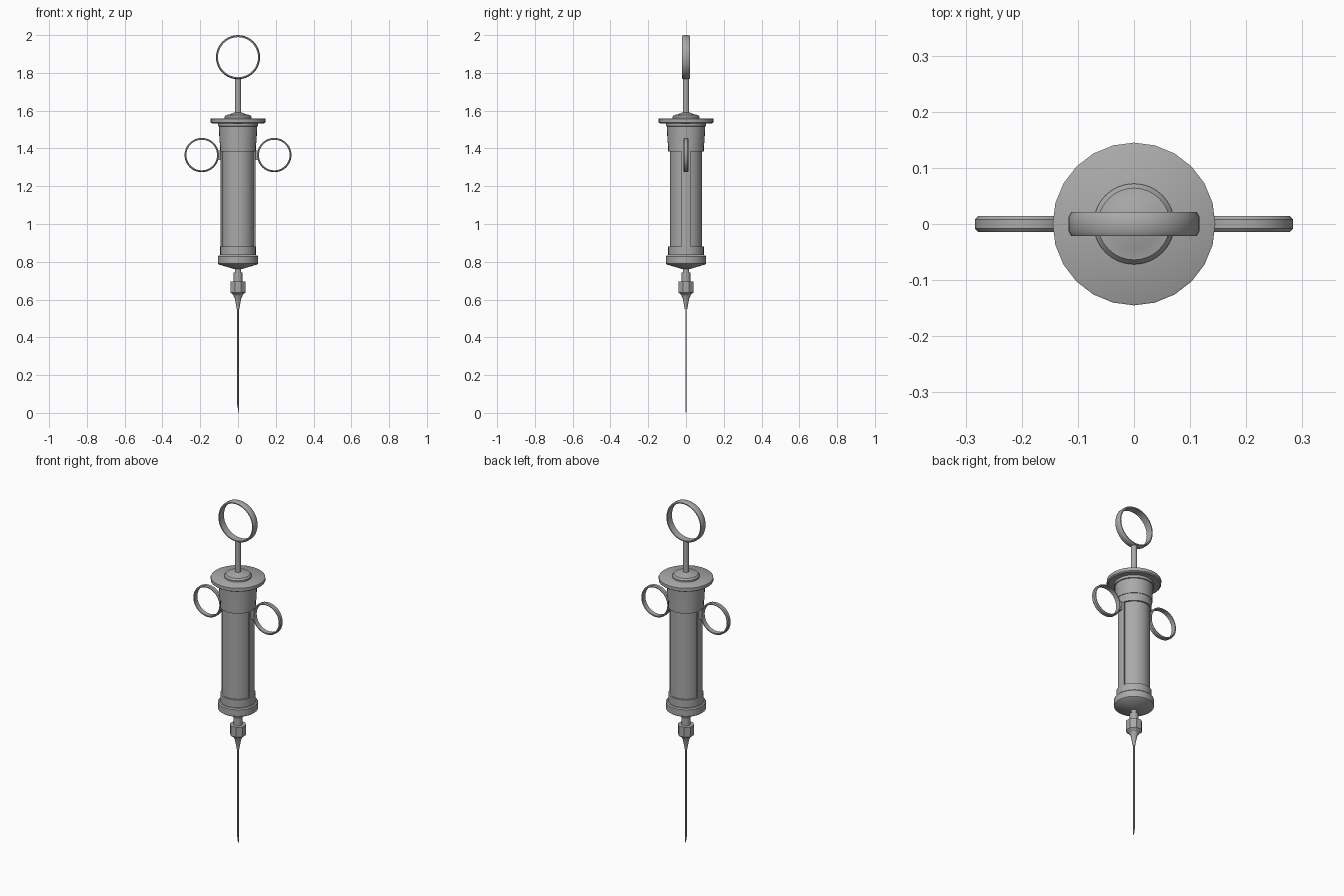
import bpy
import bmesh
import math
from mathutils import Matrix, Vector

cube = bpy.data.objects.get("Cube")
if cube:
    bpy.data.objects.remove(cube)

steel = bpy.data.materials.new("brushed_steel_grey")
steel.use_nodes = True
STEEL = (0.4, 0.4, 0.4, 1)
steel.diffuse_color = STEEL
steel.node_tree.nodes["Principled BSDF"].inputs["Base Color"].default_value = STEEL


def finish(name, bm, angle=35):
    """Turn a bmesh into a shaded, coloured object."""
    bmesh.ops.recalc_face_normals(bm, faces=bm.faces)
    mesh = bpy.data.meshes.new(name)
    bm.to_mesh(mesh)
    bm.free()
    mesh.materials.append(steel)
    obj = bpy.data.objects.new(name, mesh)
    bpy.context.collection.objects.link(obj)
    bpy.ops.object.select_all(action="DESELECT")
    obj.select_set(True)
    bpy.context.view_layer.objects.active = obj
    bpy.ops.object.shade_smooth_by_angle(angle=math.radians(angle))
    return obj


def lathe(name, profile, sides=24, turn=0.0, angle=35):
    """Revolve (radius, z) points around z and cap both ends."""
    bm = bmesh.new()
    rings = []
    for r, z in profile:
        rings.append([bm.verts.new((r * math.cos(turn + math.tau * i / sides),
                                    r * math.sin(turn + math.tau * i / sides), z))
                      for i in range(sides)])
    for low, high in zip(rings, rings[1:]):
        for i in range(sides):
            j = (i + 1) % sides
            bm.faces.new((low[i], low[j], high[j], high[i]))
    bm.faces.new(rings[0])
    bm.faces.new(rings[-1])
    return finish(name, bm, angle)


def finger_ring(name, x, z, radius, half_width, thickness):
    """Flat band with a slightly domed outside, its axis along y."""
    section = [(radius - thickness, -half_width), (radius - 0.005, -half_width),
               (radius, -half_width * 0.6), (radius, half_width * 0.6),
               (radius - 0.005, half_width), (radius - thickness, half_width)]
    bm = bmesh.new()
    verts = [bm.verts.new((x + r, y, z)) for r, y in section]
    edges = [bm.edges.new((verts[i], verts[(i + 1) % len(verts)])) for i in range(len(verts))]
    bmesh.ops.spin(bm, geom=verts + edges, cent=(x, 0, z), axis=(0, 1, 0),
                   angle=math.tau, steps=40, use_merge=True)
    bmesh.ops.remove_doubles(bm, verts=bm.verts, dist=0.0001)
    return finish(name, bm)


def side_strip(name, middle):
    """Curved rail of the barrel frame between the two windows."""
    half = math.radians(15)
    bm = bmesh.new()
    face = bm.faces.new([bm.verts.new((r, 0, z)) for r, z in
                         ((0.075, 0.86), (0.093, 0.86), (0.093, 1.4), (0.075, 1.4))])
    bmesh.ops.rotate(bm, verts=bm.verts, cent=(0, 0, 0),
                     matrix=Matrix.Rotation(middle - half, 3, "Z"))
    bmesh.ops.spin(bm, geom=[face] + face.edges[:] + face.verts[:], cent=(0, 0, 0),
                   axis=(0, 0, 1), angle=2 * half, steps=6)
    return finish(name, bm)


# Plunger: thumb ring and rod
finger_ring("thumb_ring", 0, 1.883, 0.117, 0.021, 0.011)
lathe("plunger_rod", [(0.017, 1.57), (0.017, 1.774)], 16)

# Cap: domed boss, wide flange and tapered collar
lathe("cap_boss", [(0.072, 1.55), (0.072, 1.567), (0.064, 1.577), (0.045, 1.58), (0.02, 1.59)], 32)
lathe("cap_flange", [(0.138, 1.533), (0.145, 1.538), (0.145, 1.557), (0.142, 1.559)])
lathe("cap_collar", [(0.098, 1.43), (0.101, 1.517), (0.107, 1.518), (0.107, 1.536)], 32)

# Barrel: inner tube, frame bands and the two side rails
lathe("barrel_tube", [(0.085, 0.86), (0.085, 1.4)], 32)
lathe("upper_band", [(0.094, 1.385), (0.095, 1.432)], 32)
lathe("lower_band", [(0.094, 0.835), (0.094, 0.88)], 32)

# Side rails, finger rings and their lugs, mirrored left and right
for side, sign, middle in (("left", 1, 0), ("right", -1, math.pi)):
    side_strip(side + "_rail", middle)
    finger_ring(side + "_finger_ring", sign * 0.192, 1.365, 0.091, 0.014, 0.01)
    bm = bmesh.new()
    bmesh.ops.create_cube(bm, size=1)
    bmesh.ops.scale(bm, vec=Vector((0.025, 0.022, 0.05)), verts=bm.verts)
    bmesh.ops.translate(bm, vec=(sign * 0.094, 0, 1.365), verts=bm.verts)
    finish(side + "_ring_lug", bm)

# Bottom cap with a shallow cone, and the nozzle
lathe("bottom_cap", [(0.022, 0.762), (0.1, 0.785), (0.106, 0.79), (0.106, 0.828), (0.1, 0.834)], 32, angle=25)
lathe("nozzle_neck", [(0.017, 0.73), (0.017, 0.775)], 16)
lathe("nozzle_collar", [(0.023, 0.68), (0.023, 0.742)], 16)

# Needle hub: faceted nut and flared taper
apothem = 0.041
lathe("hub_nut", [(0.022, 0.62), (apothem / math.cos(math.pi / 8), 0.638),
                  (apothem / math.cos(math.pi / 8), 0.695)], 8, math.pi / 8, 20)
lathe("hub_taper", [(0.007, 0.55), (0.011, 0.575), (0.017, 0.605), (0.028, 0.63)], 16)

# Needle with a slanted tip
needle = lathe("needle", [(0.004, 0), (0.004, 0.56)], 10)
for v in needle.data.vertices:
    if v.co.z < 0.01:
        v.co.z = (0.004 - v.co.x) * 5
